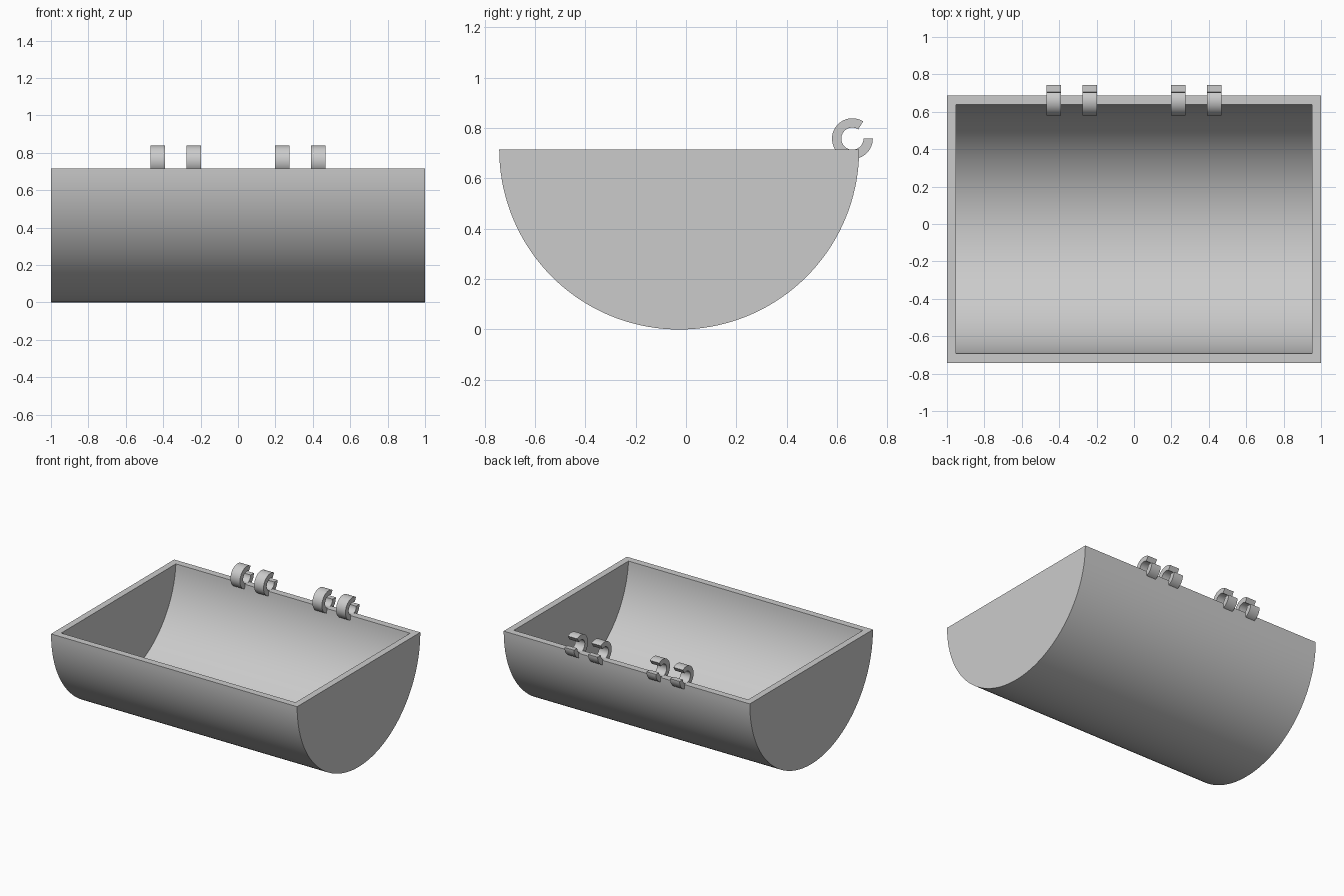
import bpy
import bmesh
from math import asin, cos, sin, pi, radians

if "Cube" in bpy.data.objects:
    bpy.data.objects.remove(bpy.data.objects["Cube"])

# Single grey material
grey = bpy.data.materials.new("light_grey")
grey.use_nodes = True
grey.diffuse_color = (0.6, 0.6, 0.6, 1)
grey.node_tree.nodes["Principled BSDF"].inputs["Base Color"].default_value = (0.6, 0.6, 0.6, 1)


def finish(name, bm):
    bmesh.ops.recalc_face_normals(bm, faces=bm.faces)
    mesh = bpy.data.meshes.new(name)
    bm.to_mesh(mesh)
    bm.free()
    mesh.materials.append(grey)
    obj = bpy.data.objects.new(name, mesh)
    bpy.context.collection.objects.link(obj)
    bpy.ops.object.select_all(action='DESELECT')
    obj.select_set(True)
    bpy.context.view_layer.objects.active = obj
    bpy.ops.object.shade_smooth_by_angle(angle=radians(30))


def arc(bm, x, y, z, radius, start, end, steps):
    """Row of vertices along an arc in the plane at x."""
    angles = [start + (end - start) * i / steps for i in range(steps + 1)]
    return [bm.verts.new((x, y + radius * cos(a), z + radius * sin(a))) for a in angles]


def bridge(bm, row_a, row_b):
    for i in range(len(row_a) - 1):
        bm.faces.new((row_a[i], row_a[i + 1], row_b[i + 1], row_b[i]))


# Half-cylinder trough; the cavity is raised, so the floor is thicker than the rim
RADIUS, WALL, CENTRE_Y = 0.715, 0.048, -0.027
bm = bmesh.new()
shells = []
for half_length, radius, lift in ((1, RADIUS, 0), (1 - WALL, RADIUS - WALL, WALL)):
    dip = asin(lift / radius)
    rows = [arc(bm, side * half_length, CENTRE_Y, RADIUS + lift, radius, pi + dip, 2 * pi - dip, 72)
            for side in (-1, 1)]
    bridge(bm, *rows)
    for row in rows:
        bm.faces.new(row)
    shells.append([rows[0][0], rows[1][0], rows[1][-1], rows[0][-1]])
outer, inner = shells
for i in range(4):
    j = (i + 1) % 4
    bm.faces.new((outer[i], outer[j], inner[j], inner[i]))
finish("trough", bm)


# Open ring clips along the back rim
def clip(name, x, width=0.077):
    bm = bmesh.new()
    rows = [arc(bm, x + side * width / 2, 0.661, 0.758, r, radians(58), 2 * pi, 48)
            for side, r in ((-1, 0.081), (1, 0.081), (1, 0.044), (-1, 0.044))]
    for i in range(4):
        bridge(bm, rows[i], rows[(i + 1) % 4])
    for end in (0, -1):
        bm.faces.new([row[end] for row in rows])
    finish(name, bm)


for side, sign in (("right", -1), ("left", 1)):
    clip(side + "_inner_clip", sign * 0.237)
    clip(side + "_outer_clip", sign * 0.429)
